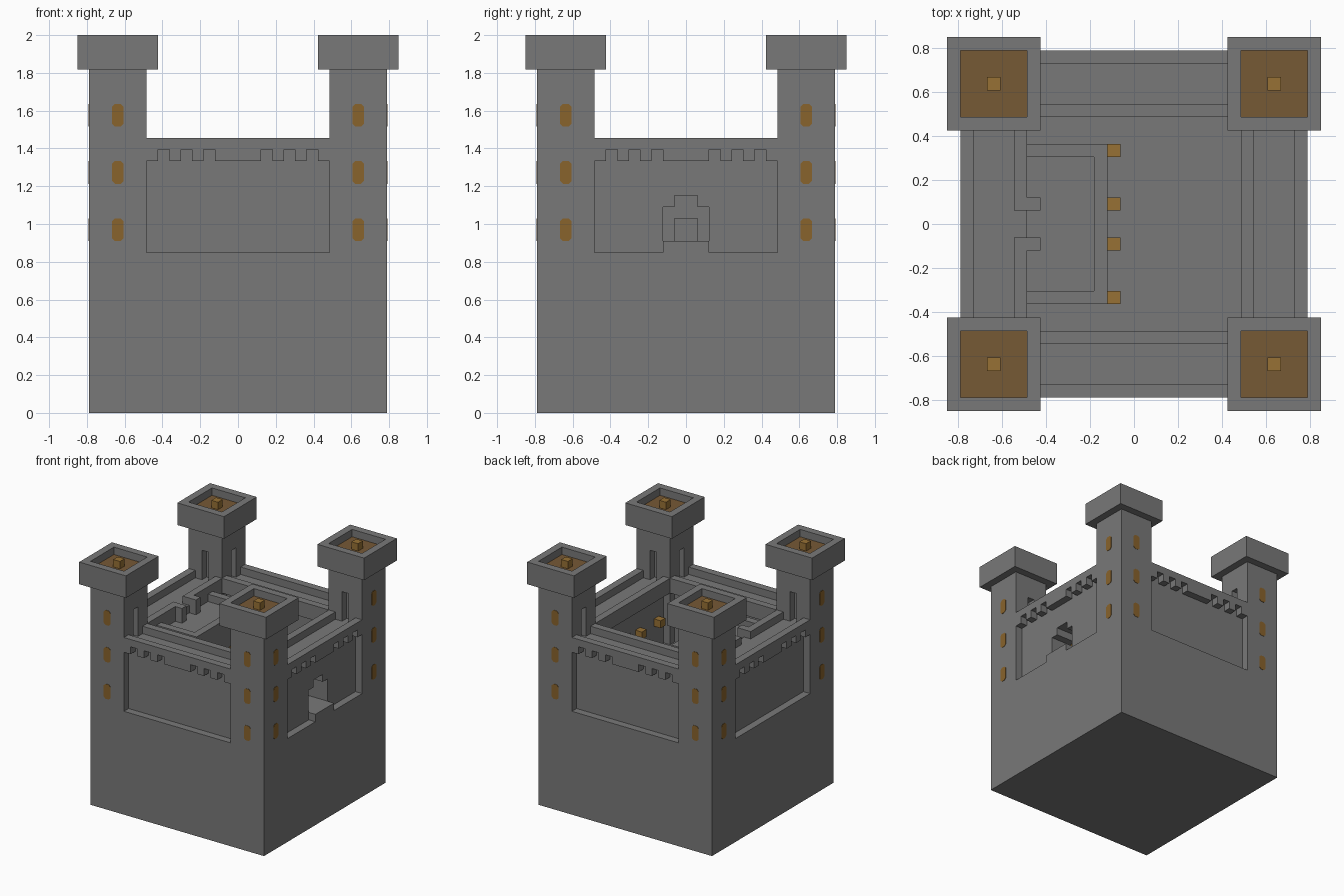
import bpy, bmesh, math
from mathutils import Vector, Matrix

if "Cube" in bpy.data.objects:
    bpy.data.objects.remove(bpy.data.objects["Cube"], do_unlink=True)

U = 2 / 33            # size of one building block
ALL = range(4)        # quarter turns about the centre


def material(name, rgb):
    m = bpy.data.materials.new(name)
    m.use_nodes = True
    m.diffuse_color = (*rgb, 1)
    m.node_tree.nodes["Principled BSDF"].inputs["Base Color"].default_value = (*rgb, 1)
    return m


stone = material("grey_stone", (0.19, 0.19, 0.19))
wood = material("brown_wood", (0.18, 0.10, 0.036))
lamp_gold = material("lamp_amber", (0.31, 0.165, 0.035))
glass = material("window_amber", (0.25, 0.125, 0.025))


def block(x, y, z, turns=(0,)):
    """Blocks in a box given by ranges, repeated by quarter turns."""
    out = set()
    for k in turns:
        for i in range(*x):
            for j in range(*y):
                a, b = i, j
                for _ in range(k):
                    a, b = -1 - b, a
                out |= {(a, b, c) for c in range(*z)}
    return out


def finish(name, bm, mat):
    bmesh.ops.recalc_face_normals(bm, faces=bm.faces)
    mesh = bpy.data.meshes.new(name)
    bm.to_mesh(mesh)
    bm.free()
    mesh.materials.append(mat)
    ob = bpy.data.objects.new(name, mesh)
    bpy.context.collection.objects.link(ob)
    return ob


def build(name, solid, mat):
    """Skin a set of blocks with its outer faces only, merged into flat panels."""
    bm = bmesh.new()
    verts = {}

    def vert(p):
        if p not in verts:
            verts[p] = bm.verts.new(Vector(p) * U)
        return verts[p]

    for cell in solid:
        for axis in range(3):
            for side in (0, 1):
                near = list(cell)
                near[axis] += 2 * side - 1
                if tuple(near) in solid:
                    continue
                ring = []
                for s, t in ((0, 0), (1, 0), (1, 1), (0, 1)):
                    p = list(cell)
                    p[axis] += side
                    p[(axis + 1) % 3] += s
                    p[(axis + 2) % 3] += t
                    ring.append(vert(tuple(p)))
                bm.faces.new(ring if side else ring[::-1])
    bmesh.ops.dissolve_limit(bm, angle_limit=math.radians(1),
                             verts=bm.verts, edges=bm.edges)
    return finish(name, bm, mat)


# Base and courtyard floor
fort = block((-13, 13), (-13, 13), (0, 14))
fort |= block((-9, 9), (-9, 9), (14, 15))

# Curtain walls with overhanging parapets on both sides of the walkway
fort |= block((9, 12), (-8, 8), (14, 23), ALL)
fort |= block((12, 13), (-8, 8), (22, 24), ALL)
fort |= block((8, 9), (-8, 8), (22, 24), ALL)
for n in (2, 4, 6):
    for y in (n, -1 - n):
        fort -= block((12, 13), (y, y + 1), (22, 23), ALL)

# Corner towers with wider tops and doorways onto the walkways
fort |= block((8, 13), (8, 13), (14, 30), ALL)
fort |= block((7, 14), (7, 14), (30, 33), ALL)
fort -= block((8, 13), (8, 13), (31, 33), ALL)
fort -= block((8, 9), (10, 11), (23, 27), ALL)
fort -= block((10, 11), (8, 9), (23, 27), ALL)

# Stepped gateway and its sill
fort -= block((9, 12), (-2, 2), (15, 18))
fort -= block((9, 12), (-1, 1), (18, 19))
fort |= block((12, 13), (-2, 2), (14, 15))

# Inner keep: body, sunken roof, doorway
fort |= block((-9, -2), (-6, 6), (15, 23))
fort -= block((-8, -3), (-5, 5), (22, 23))
fort -= block((-3, -2), (-1, 1), (15, 17))

# Passage from walkway to keep roof, with posts
fort -= block((-9, -8), (-1, 1), (23, 24))
for y in (1, -2):
    fort |= block((-8, -7), (y, y + 1), (22, 24))
build("fortress_walls", fort, stone)

# Tower floors
build("tower_floors", block((8, 13), (8, 13), (31, 32), ALL), wood)

# Lamps on the towers, the keep front and beside the gate
build("tower_lamps", block((10, 11), (10, 11), (32, 33), ALL), lamp_gold)
build("keep_lamps", {(-2, y, 18) for y in (-6, -2, 1, 5)}, lamp_gold)
build("gate_lamps", {(8, y, 18) for y in (-7, -3, 2, 6)}, lamp_gold)

# Narrow windows with clipped corners on the outer tower faces
bm = bmesh.new()
w, h, c = U / 2, U, U / 4
outline = [(w, h - c), (w - c, h), (c - w, h), (-w, h - c),
           (-w, c - h), (c - w, -h), (w - c, -h), (w, c - h)]
for k in ALL:
    turn = Matrix.Rotation(k * math.pi / 2, 3, "Z")
    for y in (-10.5, 10.5):
        for z in (16, 21, 26):
            rings = [[bm.verts.new(turn @ Vector((13 * U + d, y * U + a, z * U + b)))
                      for a, b in outline] for d in (-0.004, 0.003)]
            bm.faces.new(rings[0][::-1])
            bm.faces.new(rings[1])
            for i in range(8):
                j = (i + 1) % 8
                bm.faces.new((rings[0][i], rings[0][j], rings[1][j], rings[1][i]))
finish("tower_windows", bm, glass)
